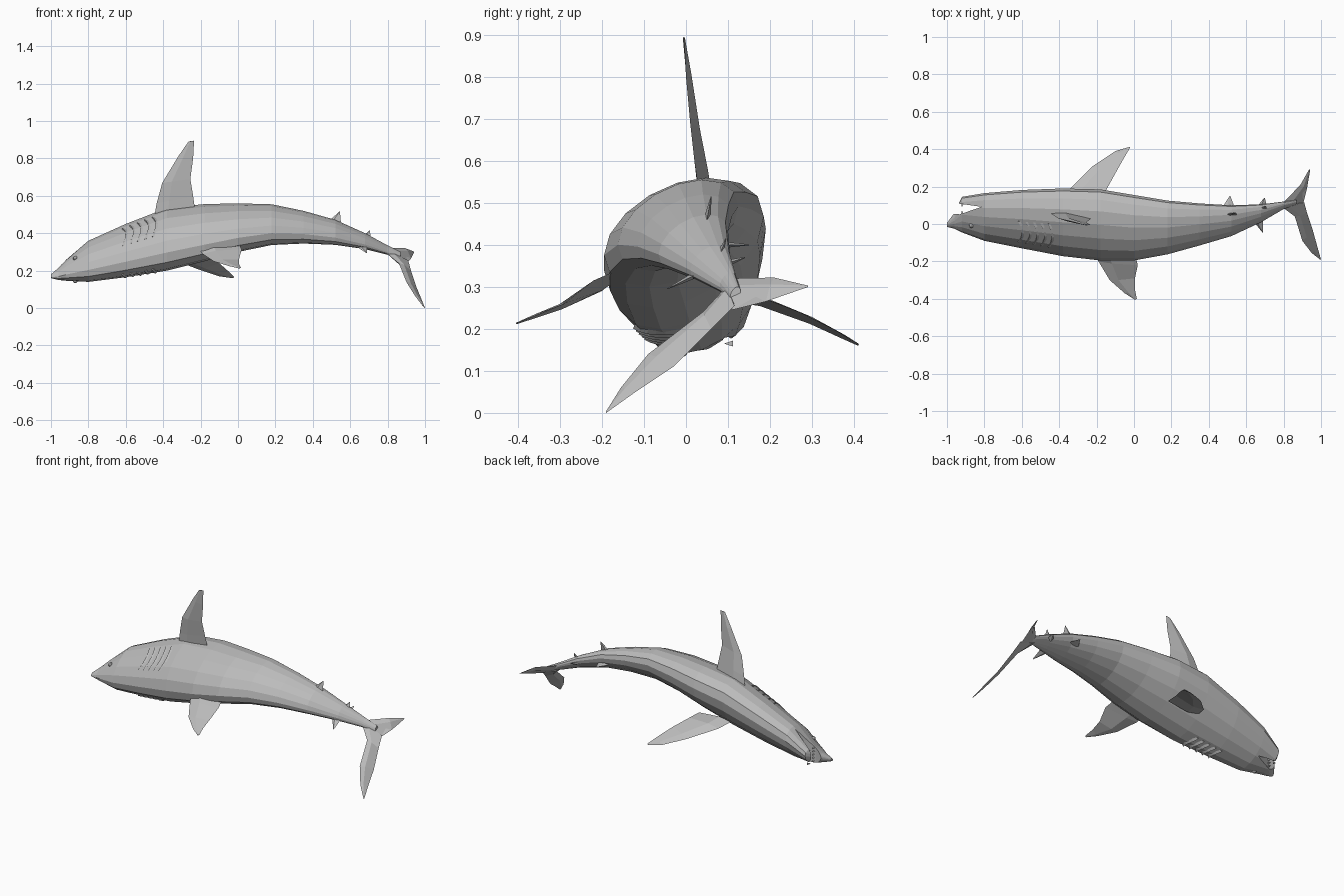
import bpy
import bmesh
from math import cos, sin, pi, sqrt
from mathutils import Vector

default = bpy.data.objects.get("Cube")
if default:
    bpy.data.objects.remove(default)

skin = bpy.data.materials.new("grey_skin")
skin.use_nodes = True
GREY = (0.5, 0.5, 0.5, 1)
skin.diffuse_color = GREY
skin.node_tree.nodes["Principled BSDF"].inputs["Base Color"].default_value = GREY

# Body stations: x, lowest z, highest z, lowest y, highest y
STATIONS = [
    (-1, .16, .18, -.015, .005), (-.96, .15, .215, -.025, .06),
    (-.92, .146, .26, -.045, .145), (-.8, .14, .36, -.09, .165),
    (-.6, .165, .45, -.13, .182), (-.38, .2, .535, -.172, .19),
    (-.18, .25, .556, -.195, .185), (0, .3, .56, -.195, .155),
    (.18, .337, .555, -.162, .125), (.35, .345, .52, -.115, .11),
    (.52, .338, .472, -.065, .1), (.68, .315, .4, .01, .105),
    (.8, .285, .335, .08, .12), (.87, .265, .3, .105, .13),
]
SIDES = 16
ROLL = .42      # how far each oval section leans over


def section_point(station, t, scale=1):
    """Point at angle t on a leaning oval section."""
    x, z0, z1, y0, y1 = station
    y = (y0 + y1) / 2 + scale * (y1 - y0) / 2 * cos(t)
    lean = ROLL * cos(t) + sqrt(1 - ROLL * ROLL) * sin(t)
    return Vector((x, y, (z0 + z1) / 2 + scale * (z1 - z0) / 2 * lean))


def skin_point(x, t, scale=1):
    """Point on the body surface at any x, between two stations."""
    for a, b in zip(STATIONS, STATIONS[1:]):
        if a[0] <= x <= b[0]:
            f = (x - a[0]) / (b[0] - a[0])
            return section_point([p + (q - p) * f for p, q in zip(a, b)], t, scale)


def finish(name, bm):
    """Turn a bmesh into a flat shaded object."""
    bmesh.ops.recalc_face_normals(bm, faces=bm.faces)
    mesh = bpy.data.meshes.new(name)
    bm.to_mesh(mesh)
    bm.free()
    mesh.materials.append(skin)
    obj = bpy.data.objects.new(name, mesh)
    bpy.context.collection.objects.link(obj)
    return obj


def loft(name, rings):
    """Bridge closed rings of points and cap both ends."""
    bm = bmesh.new()
    loops = [[bm.verts.new(p) for p in ring] for ring in rings]
    n = len(loops[0])
    for a, b in zip(loops, loops[1:]):
        for i in range(n):
            j = (i + 1) % n
            bm.faces.new((a[i], a[j], b[j], b[i]))
    bm.faces.new(loops[0])
    bm.faces.new(loops[-1])
    return finish(name, bm)


def fin(name, edges, thickness=.012):
    """Fin from (leading, trailing) point pairs, root first, with a ridge on each side."""
    pairs = [(Vector(a), Vector(b)) for a, b in edges]
    span = (pairs[-1][0] + pairs[-1][1] - pairs[0][0] - pairs[0][1]) / 2
    rings = []
    for k, (lead, trail) in enumerate(pairs):
        side = (trail - lead).cross(span).normalized()
        ridge = lead.lerp(trail, .35)
        half = side * thickness * (1 - .85 * k / (len(pairs) - 1))
        rings.append([lead, ridge + half, trail, ridge - half])
    return loft(name, rings)


# Body with an open mouth
body = loft("body", [[section_point(s, 2 * pi * i / SIDES) for i in range(SIDES)]
                     for s in STATIONS])
wedge = [(-1.05, .055), (-.93, .052), (-.815, .092), (-.93, .108), (-1.05, .12)]
cutter = loft("mouth_cutter", [[(x, y, z) for x, y in wedge] for z in (0, .6)])
cutter.hide_render = True
cut = body.modifiers.new("mouth", "BOOLEAN")
cut.operation = "DIFFERENCE"
cut.solver = "EXACT"
cut.object = cutter
bpy.context.view_layer.objects.active = body
bpy.ops.object.modifier_apply(modifier=cut.name)
bpy.data.objects.remove(cutter)

# Pectoral fins
fin("upper_pectoral_fin", [
    ((-.45, .06, .47), (-.23, .03, .53)), ((-.435, .05, .56), (-.24, .02, .6)),
    ((-.405, .03, .67), (-.255, .01, .69)), ((-.32, .01, .81), (-.24, 0, .8)),
    ((-.265, -.005, .89), (-.235, -.005, .895))], .017)
fin("lower_pectoral_fin", [
    ((-.38, .1, .28), (-.16, .1, .28)), ((-.35, .18, .26), (-.15, .18, .275)),
    ((-.22, .31, .21), (-.1, .27, .24)), ((-.1, .39, .17), (-.055, .35, .2)),
    ((-.03, .41, .16), (-.02, .41, .165))], .015)

# Dorsal fin
fin("dorsal_fin", [
    ((-.22, -.14, .34), (0, -.14, .35)), ((-.19, -.2, .29), (.02, -.22, .315)),
    ((-.13, -.3, .25), (.005, -.29, .26)), ((-.05, -.37, .225), (.005, -.35, .235)),
    ((.005, -.405, .212), (.015, -.4, .215))])

# Tail lobes
fin("tail_upper_lobe", [
    ((.78, .1, .305), (.91, .115, .255)), ((.86, .04, .24), (.925, .06, .2)),
    ((.9, -.09, .14), (.955, -.03, .11)), ((.95, -.155, .06), (.98, -.12, .05)),
    ((.995, -.19, .004), (1, -.19, 0))])
fin("tail_lower_lobe", [
    ((.79, .105, .32), (.905, .11, .245)), ((.89, .21, .322), (.925, .19, .265)),
    ((.935, .29, .302), (.942, .29, .3))])

# Small rear fins: root start x, root end x, root y and z, tip
SMALL = {
    "upper_pelvic_fin": (.48, .55, .05, .46, (.545, .06, .515)),
    "lower_pelvic_fin": (.47, .54, .085, .4, (.515, .15, .4)),
    "second_dorsal_fin": (.63, .69, .025, .33, (.69, -.045, .295)),
    "anal_fin": (.66, .71, .08, .375, (.705, .095, .415)),
    "lower_anal_fin": (.66, .71, .095, .355, (.7, .14, .37)),
}
for name, (x0, x1, y, z, tip) in SMALL.items():
    end = Vector(tip)
    fin(name, [((x0, y, z), (x1, y, z)), (end - Vector((.004, 0, 0)), end)], .008)

# Gill slits and eyes on both flanks
for flank, sign in (("upper", 1), ("lower", -1)):
    for k in range(5):
        rings = []
        for i in range(7):
            t = sign * (1.65 + i * .14)
            x = -.62 + k * .04 + .02 * sin(pi * i / 6)
            rings.append([skin_point(x, t, .97), skin_point(x, t, 1.035),
                          skin_point(x + .014, t, .98)])
        loft(f"{flank}_gill_{k + 1}", rings)
    bm = bmesh.new()
    bmesh.ops.create_icosphere(bm, subdivisions=2, radius=.013)
    bmesh.ops.translate(bm, verts=bm.verts, vec=skin_point(-.87, sign * 2.1, .97))
    finish(f"{flank}_eye", bm)

# Teeth along both jaws
for jaw, y, way in (("snout", .057, 1), ("chin", .106, -1)):
    for k in range(5):
        z = .165 + k * .02
        base = [(-.925, y - way * .006, z), (-.91, y - way * .006, z + .007),
                (-.91, y - way * .006, z - .007)]
        tip = Vector((-.92, y + way * .016, z))
        loft(f"{jaw}_tooth_{k + 1}", [base, [tip.lerp(Vector(p), .05) for p in base]])
